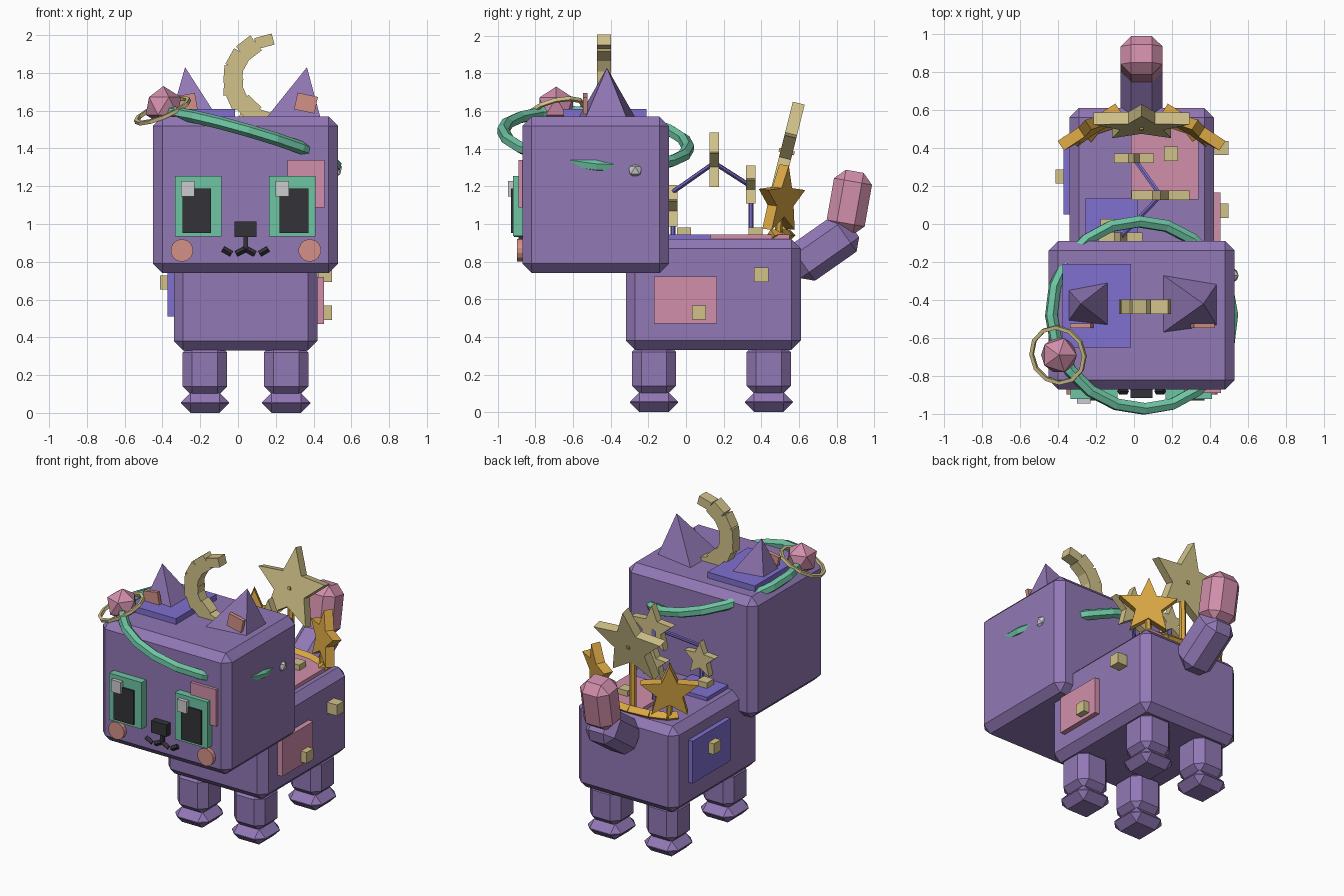
import bpy, bmesh, math
from math import radians, sin, cos, pi
from mathutils import Matrix, Vector, Euler

cube = bpy.data.objects.get("Cube")
if cube:
    bpy.data.objects.remove(cube, do_unlink=True)


def material(name, *rgb):
    col = [((c + 0.055) / 1.055) ** 2.4 for c in rgb] + [1]
    m = bpy.data.materials.new(name)
    m.use_nodes = True
    m.diffuse_color = col
    m.node_tree.nodes["Principled BSDF"].inputs["Base Color"].default_value = col
    return m


purple = material("purple fur", .57, .47, .71)
pink = material("pink", .82, .56, .67)
salmon = material("salmon", .83, .57, .53)
teal = material("teal", .43, .77, .64)
blue = material("periwinkle", .50, .44, .82)
straw = material("pale gold", .82, .76, .54)
gold = material("gold", .86, .66, .27)
dark = material("charcoal", .20, .20, .22)
silver = material("silver", .80, .80, .81)

X0 = 0.04  # symmetry plane of the body


def finish(name, bm, mat, matrix=None):
    if matrix:
        bm.transform(matrix)
    bmesh.ops.recalc_face_normals(bm, faces=bm.faces)
    me = bpy.data.meshes.new(name)
    bm.to_mesh(me)
    bm.free()
    me.materials.append(mat)
    ob = bpy.data.objects.new(name, me)
    bpy.context.collection.objects.link(ob)
    return ob


def place(loc, rot=(0, 0, 0)):
    return Matrix.Translation(loc) @ Euler([radians(a) for a in rot]).to_matrix().to_4x4()


def box(name, loc, size, mat, bevel=0, rot=(0, 0, 0)):
    bm = bmesh.new()
    bmesh.ops.create_cube(bm, size=1, matrix=Matrix.Diagonal((*size, 1)))
    if bevel:
        bmesh.ops.bevel(bm, geom=bm.edges[:], offset=bevel, segments=1,
                        affect='EDGES', clamp_overlap=True)
    return finish(name, bm, mat, place(loc, rot))


def span(name, x, y, z, mat, bevel=0):
    lims = (x, y, z)
    return box(name, [(a + b) / 2 for a, b in lims], [b - a for a, b in lims], mat, bevel)


def rod(name, a, b, radius, mat, sides=6):
    a, b = Vector(a), Vector(b)
    bm = bmesh.new()
    bmesh.ops.create_cone(bm, cap_ends=True, segments=sides, radius1=radius,
                          radius2=radius, depth=(b - a).length)
    turn = (b - a).to_track_quat('Z', 'Y').to_matrix().to_4x4()
    return finish(name, bm, mat, Matrix.Translation((a + b) / 2) @ turn)


def star(name, loc, radius, thick, mat, rot=(0, 0, 0)):
    bm = bmesh.new()
    ring = []
    for i in range(10):
        r = radius if i % 2 == 0 else radius * 0.45
        ring.append(bm.verts.new((r * sin(i * pi / 5), -thick / 2, r * cos(i * pi / 5))))
    face = bm.faces.new(ring)
    new = bmesh.ops.extrude_face_region(bm, geom=[face])["geom"]
    bmesh.ops.translate(bm, vec=(0, thick, 0),
                        verts=[v for v in new if isinstance(v, bmesh.types.BMVert)])
    return finish(name, bm, mat, place(loc, rot))


def hoop(name, loc, slope, radius, tube, segs, sides, mat):
    """Ring whose plane rises by slope along x and y."""
    bm = bmesh.new()
    rows = []
    for i in range(segs):
        a = 2 * pi * i / segs
        row = []
        for j in range(sides):
            b = 2 * pi * (j + 0.5) / sides
            r = radius + tube * cos(b)
            row.append(bm.verts.new((r * cos(a), r * sin(a), tube * sin(b))))
        rows.append(row)
    for i in range(segs):
        p, q = rows[i], rows[(i + 1) % segs]
        for j in range(sides):
            k = (j + 1) % sides
            bm.faces.new((p[j], q[j], q[k], p[k]))
    turn = Vector((-slope[0], -slope[1], 1)).to_track_quat('Z', 'Y').to_matrix().to_4x4()
    return finish(name, bm, mat, Matrix.Translation(loc) @ turn)


def gem(name, loc, radius, mat):
    bm = bmesh.new()
    bmesh.ops.create_icosphere(bm, subdivisions=1, radius=radius)
    return finish(name, bm, mat, place(loc))


# Head, body, legs
span("head", (-.45, .53), (-.87, -.09), (.74, 1.57), purple, .05)
span("body", (-.34, .42), (-.32, .61), (.33, .92), purple, .05)
for side, sx in (("right", -1), ("left", 1)):
    for end, y in (("front", -.17), ("back", .44)):
        x = X0 + sx * .215
        box(f"{end}_{side}_leg", (x, y, .23), (.235, .235, .28), purple, .05)
        box(f"{end}_{side}_paw", (x, y, .053), (.255, .255, .105), purple, .05)

# Tail
box("tail_base", (X0, .73, .87), (.22, .23, .38), purple, .055, (-55, 0, 0))
box("tail_tip", (X0, .868, 1.115), (.22, .205, .335), pink, .055, (-10, 0, 0))


# Ears with inner plates
def ear(name, corners, apex):
    bm = bmesh.new()
    base = [bm.verts.new((x, y, 1.55)) for x, y in corners]
    top = bm.verts.new(apex)
    bm.faces.new(base)
    for i in range(4):
        bm.faces.new((base[i], base[(i + 1) % 4], top))
    finish(name, bm, purple)


ear("right_ear", ((-.36, -.33), (-.10, -.28), (-.10, -.56), (-.36, -.53)), (-.28, -.42, 1.83))
ear("left_ear", ((.14, -.26), (.44, -.31), (.44, -.54), (.14, -.58)), (.365, -.42, 1.83))
box("right_inner_ear", (-.275, -.535, 1.64), (.11, .025, .09), salmon, 0, (0, -10, 0))
box("left_inner_ear", (.36, -.535, 1.64), (.11, .025, .09), salmon, 0, (0, 12, 0))

# Face
for side, x, px, hx in (("right", -.21, -.218, -.265), ("left", .288, .296, .235)):
    box(f"{side}_eye_frame", (x, -.89, 1.095), (.247, .06, .32), teal)
    box(f"{side}_pupil", (px, -.915, 1.07), (.152, .03, .235), dark)
    box(f"{side}_eye_glint", (hx, -.93, 1.187), (.072, .03, .083), silver)
for side, x in (("right", -.297), ("left", .38)):
    rod(f"{side}_cheek", (x, -.86, .86), (x, -.897, .86), .06, salmon, 14)
span("nose", (-.018, .098), (-.915, -.86), (.93, 1.012), dark)
span("nose_stem", (.03, .054), (-.89, -.86), (.86, .935), dark)
mouth = [(-.08, .868), (-.035, .842), (-.01, .842), (.04, .868), (.09, .842), (.115, .842), (.16, .868)]
for i in (0, 2, 3, 5):
    (xa, za), (xb, zb) = mouth[i], mouth[i + 1]
    rod("mouth_piece", (xa, -.88, za), (xb, -.88, zb), .016, dark, 4)

# Fabric patches
span("face_patch", (.262, .458), (-.89, -.86), (1.088, 1.34), pink)
span("crown_patch", (-.375, -.015), (-.65, -.21), (1.55, 1.61), blue)
span("left_side_patch", (.41, .455), (-.17, .165), (.47, .72), pink)
span("right_side_patch", (-.372, -.33), (.05, .46), (.51, .80), blue)
span("back_pink_patch", (-.015, .34), (.13, .55), (.91, .945), pink)
span("back_blue_patch", (-.255, .02), (-.15, .135), (.91, .945), blue)

# Square studs
for loc in ((.46, .40, .73), (.46, .07, .53), (-.375, .25, .69),
            (.195, .37, .945), (-.14, -.01, .945)):
    box("stud", loc, (.075, .075, .075), straw)

# Ribbon hoop round the head, flower with its ring, side gem
hoop("ribbon", (X0, -.48, 1.45), (-.29, -.1), .495, .034, 20, 6, teal)
gem("flower_gem", (-.395, -.69, 1.625), .105, pink)
hoop("flower_ring", (-.40, -.69, 1.6), (.42, .25), .15, .014, 12, 4, straw)
gem("side_gem", (.51, -.27, 1.285), .045, silver)

# Curl of blocks above the head
curl = ((.12, 1.575, 15), (.055, 1.615, 40), (.0, 1.66, 62), (-.025, 1.725, 90),
        (-.025, 1.79, 90), (.0, 1.865, 115), (.058, 1.93, 138), (.14, 1.967, 165))
for x, z, turn in curl:
    box("curl_block", (x, -.435, z), (.095, .075, .06 if z > 1.95 or z < 1.6 else .1), straw,
        0, (0, turn if z > 1.95 else turn + 4, 0))

# Large star display on the rear
star("large_star", (X0, .535, 1.385), .265, .065, straw, (-14, 0, 0))
box("large_star_pin", (X0, .535, 1.385), (.02, .085, .02), gold, 0, (-14, 0, 0))
for side, sx in (("right", -1), ("left", 1)):
    star(f"{side}_gold_star", (X0 + sx * .27, .505, 1.125), .19, .06, gold, (-6, 0, -sx * 33))
    rod(f"{side}_star_post", (X0 + sx * .25, .49, .92), (X0 + sx * .27, .5, 1.08), .02, gold)
rod("large_star_post", (X0, .52, .92), (X0, .515, 1.3), .022, gold)
arc = [(X0 + .29 * cos(a), .45 + .1 * sin(a), .94) for a in (i * pi / 6 for i in range(7))]
for a, b in zip(arc, arc[1:]):
    rod("star_stand", a, b, .032, gold, 4)

# Small star chain on the back
chain = (((.0, .345, 1.2), .112), ((.14, .15, 1.325), .16), ((-.07, -.07, 1.085), .122))
for loc, radius in chain:
    star("small_star", loc, radius, .05, straw)
rod("chain_rod", chain[0][0], chain[1][0], .013, blue)
rod("chain_rod", chain[1][0], (-.07, -.07, 1.17), .013, blue)
for (x, y, z), r in (chain[0], chain[2]):
    rod("chain_post", (x, y, .92), (x, y, z), .013, blue)
